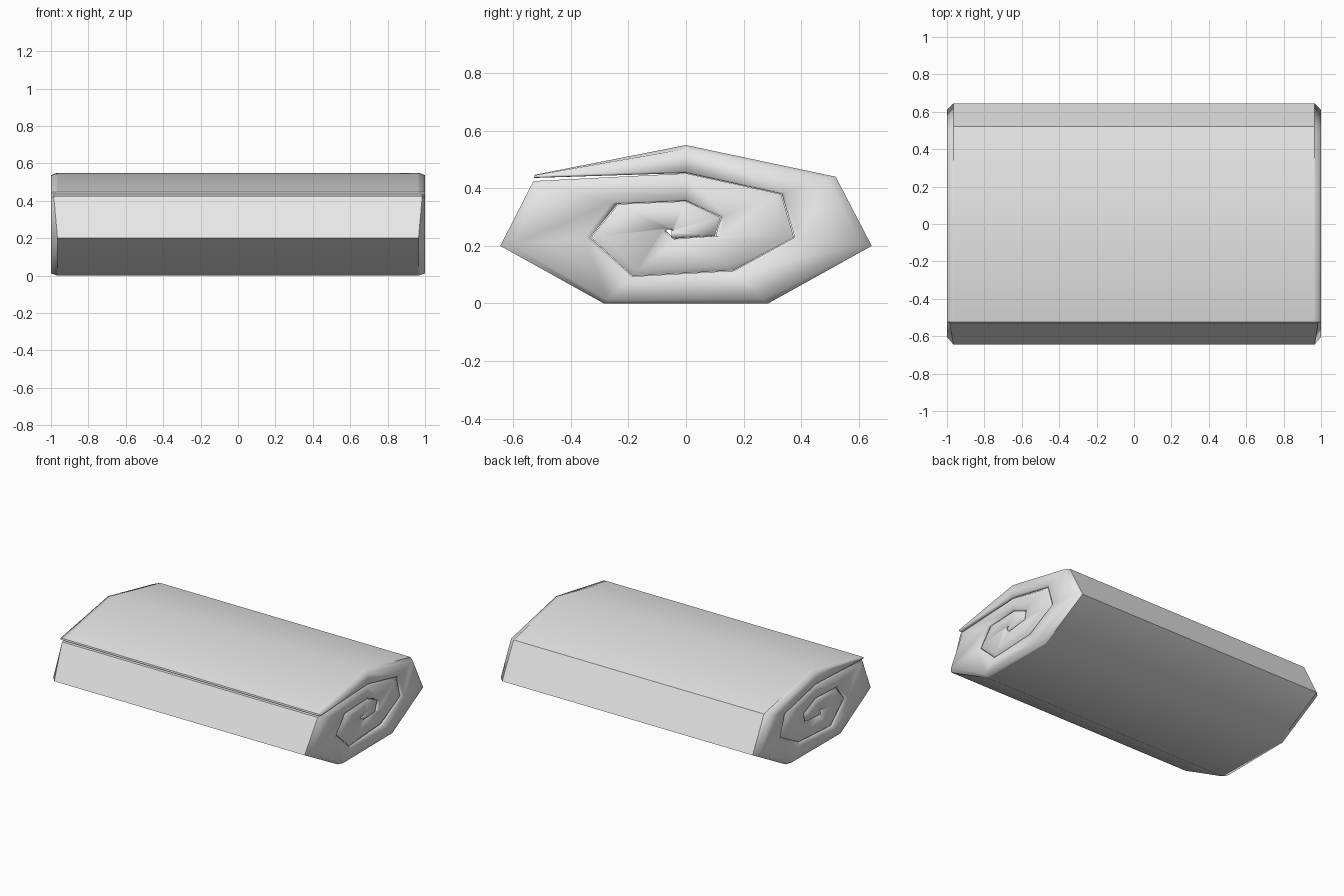
import bpy
import bmesh
from math import radians
from mathutils import Vector

old = bpy.data.objects.get("Cube")
if old:
    bpy.data.objects.remove(old, do_unlink=True)

TURN = 7           # corners in one turn of the roll
HALF = 1.0         # half of the length along x

# Spiral of (y, z) corners from the loose outer edge to the core
SPIRAL = [Vector(p) for p in (
    (-.525, .447), (0, .55), (.52, .44), (.645, .2), (.285, 0), (-.285, 0), (-.645, .2),
    (-.53, .425), (0, .452), (.33, .38), (.375, .23), (.165, .115), (-.185, .095), (-.33, .23),
    (-.235, .345), (0, .355), (.12, .3), (.1, .235), (-.05, .225),
    (-.07, .255), (-.06, .26))]
CORE = Vector((-.05, .255))


def corner(i):
    return SPIRAL[i] if i < len(SPIRAL) else CORE


def depth(i):
    """Chamfer depth at the ends: deep on the outside, shallow on the seams."""
    return .035 if i < TURN else .015


def section(bm, i):
    """One closed loop of eight vertices across the sheet at corner i."""
    outer = corner(i)
    inner = corner(i + TURN).lerp(outer, .5 if i == 0 else .01)
    rim_out, rim_in = outer.lerp(inner, .13), inner.lerp(outer, .06)
    xo, xi = HALF - depth(i), HALF - depth(i + TURN)
    loop = [(xo, outer), (HALF, rim_out), (HALF, rim_in), (xi, inner),
            (-xi, inner), (-HALF, rim_in), (-HALF, rim_out), (-xo, outer)]
    return [bm.verts.new((x, p.x, p.y)) for x, p in loop]


# Rolled sheet
bm = bmesh.new()
rings = [section(bm, i) for i in range(len(SPIRAL) - 2)]
walls = set()
for a, b in zip(rings, rings[1:]):
    for k in range(8):
        n = (k + 1) % 8
        face = bm.faces.new((a[k], a[n], b[n], b[k]))
        if k in (3, 7):
            walls.add(face)
for ring in (rings[0], rings[-1]):
    walls.add(bm.faces.new(ring))
bmesh.ops.recalc_face_normals(bm, faces=bm.faces[:])

# Rounded-looking ends, crisp corners along the length
for face in bm.faces:
    face.smooth = True
for edge in bm.edges:
    f, g = edge.link_faces
    if (f in walls) != (g in walls):
        edge.smooth = False
    elif f in walls:
        edge.smooth = edge.calc_face_angle(0) < radians(30)

mesh = bpy.data.meshes.new("rolled_sheet")
bm.to_mesh(mesh)
bm.free()
roll = bpy.data.objects.new("rolled_sheet", mesh)
bpy.context.collection.objects.link(roll)

# Plain grey
grey = bpy.data.materials.new("light_grey")
grey.use_nodes = True
color = (.8, .8, .8, 1)
grey.diffuse_color = color
grey.node_tree.nodes["Principled BSDF"].inputs["Base Color"].default_value = color
mesh.materials.append(grey)
